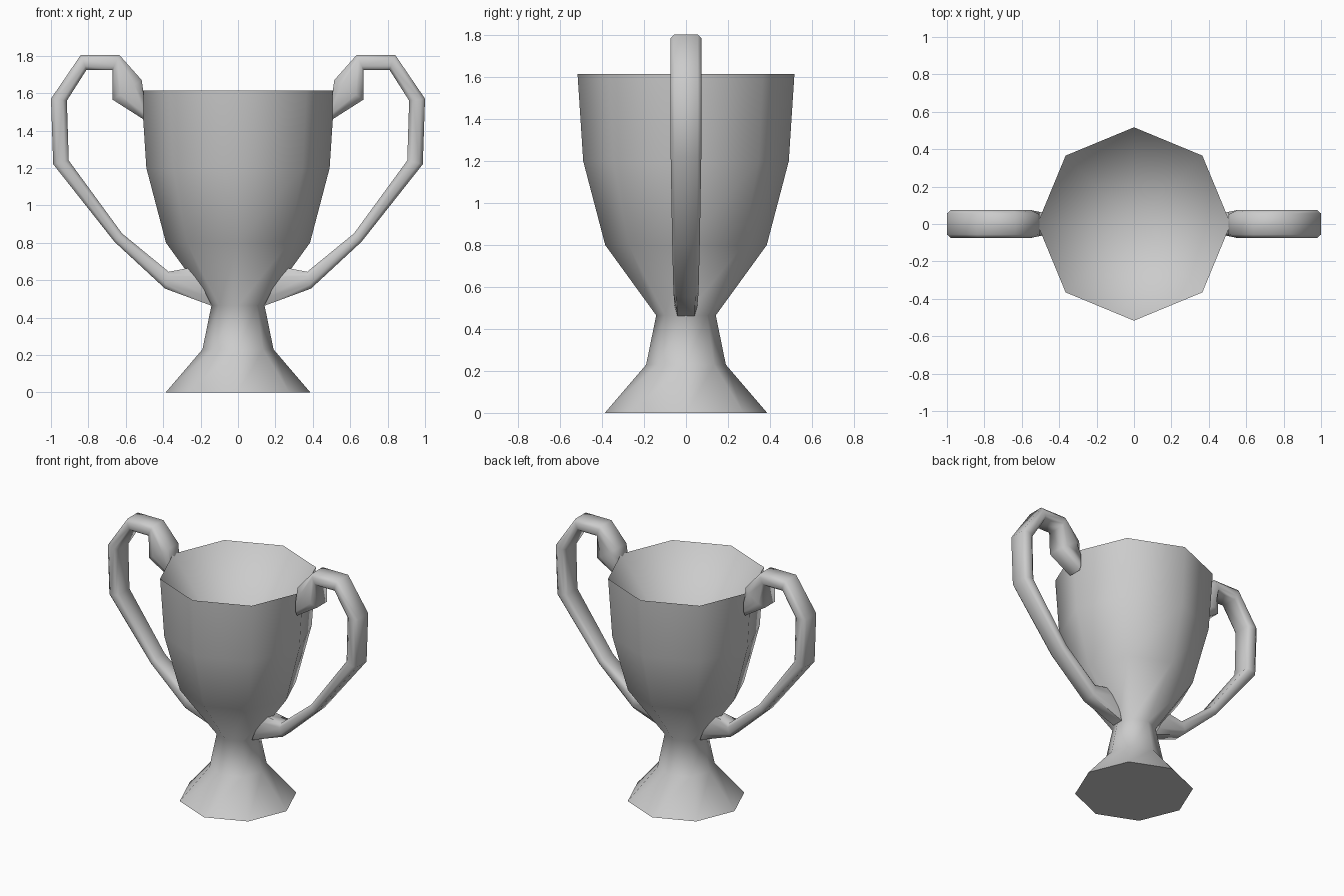
import bpy, bmesh, math
from mathutils import Vector

cube = bpy.data.objects.get("Cube")
if cube:
    bpy.data.objects.remove(cube, do_unlink=True)

# Single metal colour
GREY = (0.6, 0.6, 0.6, 1)
metal = bpy.data.materials.new("grey_metal")
metal.use_nodes = True
metal.diffuse_color = GREY
metal.node_tree.nodes["Principled BSDF"].inputs["Base Color"].default_value = GREY


def bridge(bm, rings):
    """Join consecutive rings of vertices with quads."""
    for a, b in zip(rings, rings[1:]):
        n = len(a)
        for i in range(n):
            j = (i + 1) % n
            bm.faces.new((a[i], a[j], b[j], b[i]))


def finish(bm, name):
    bmesh.ops.recalc_face_normals(bm, faces=bm.faces)
    mesh = bpy.data.meshes.new(name)
    bm.to_mesh(mesh)
    bm.free()
    mesh.materials.append(metal)
    obj = bpy.data.objects.new(name, mesh)
    bpy.context.collection.objects.link(obj)
    bpy.ops.object.select_all(action='DESELECT')
    obj.select_set(True)
    bpy.context.view_layer.objects.active = obj
    bpy.ops.object.shade_smooth_by_angle(angle=math.radians(65))
    return obj


# Cup: eight-sided foot, neck and bowl with a hollow top
SIDES = 8
PROFILE = [(0.387, 0), (0.19, 0.23), (0.142, 0.465),
           (0.385, 0.8), (0.49, 1.2), (0.517, 1.615)]
HOLLOW_Z = 0.95
bm = bmesh.new()
rings = []
for r, z in PROFILE:
    angles = [math.tau * i / SIDES for i in range(SIDES)]
    rings.append([bm.verts.new((r * math.cos(a), r * math.sin(a), z)) for a in angles])
bridge(bm, rings)
bm.faces.new(rings[0])
hollow = bm.verts.new((0, 0, HOLLOW_Z))
rim = rings[-1]
for i in range(SIDES):
    bm.faces.new((rim[i], rim[(i + 1) % SIDES], hollow))
finish(bm, "cup")

# Handle sections: outer x, z, inner x, z, half width
SECTIONS = [
    (0.505, 1.6, 0.505, 1.46, 0.065),
    (0.515, 1.67, 0.67, 1.565, 0.075),
    (0.635, 1.805, 0.67, 1.725, 0.075),
    (0.84, 1.805, 0.81, 1.725, 0.075),
    (1.0, 1.57, 0.915, 1.56, 0.075),
    (0.988, 1.22, 0.905, 1.24, 0.073),
    (0.66, 0.805, 0.62, 0.85, 0.066),
    (0.39, 0.555, 0.37, 0.645, 0.06),
    (0.14, 0.463, 0.24, 0.67, 0.055),
]
# Flattened octagon: across the width, and from outer to inner side
OCTAGON = [(-0.75, 0), (0.75, 0), (1, 0.25), (1, 0.75),
           (0.75, 1), (-0.75, 1), (-1, 0.75), (-1, 0.25)]


def handle(name, side):
    bm = bmesh.new()
    rings = []
    for ox, oz, ix, iz, half in SECTIONS:
        outer, inner = Vector((side * ox, 0, oz)), Vector((side * ix, 0, iz))
        rings.append([bm.verts.new(outer.lerp(inner, t) + Vector((0, w * half, 0)))
                      for w, t in OCTAGON])
    bridge(bm, rings)
    bm.faces.new(rings[0])
    bm.faces.new(rings[-1])
    return finish(bm, name)


handle("left_handle", 1)
handle("right_handle", -1)
